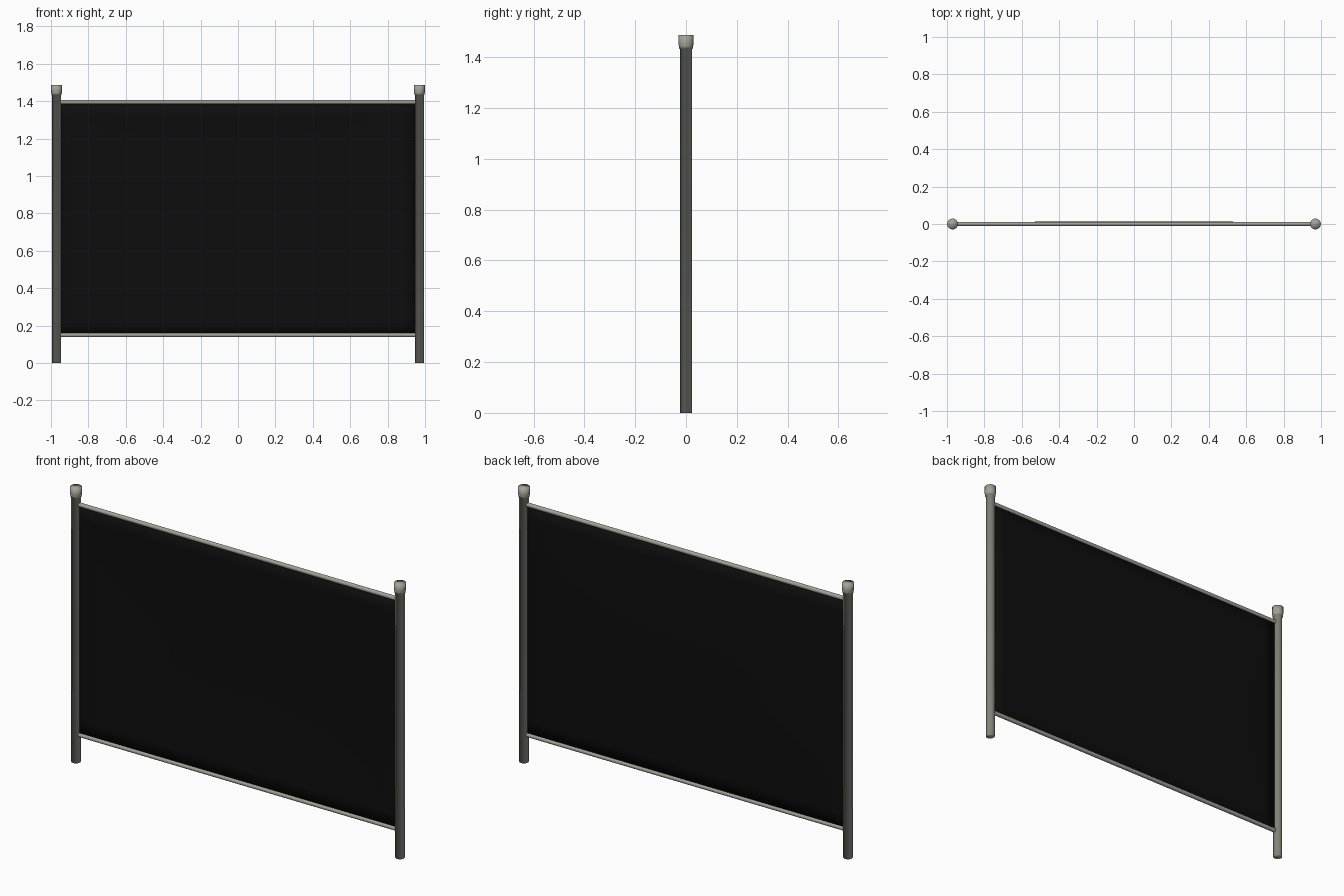
import bpy, bmesh, math

if "Cube" in bpy.data.objects:
    bpy.data.objects.remove(bpy.data.objects["Cube"])

def material(name, rgb):
    m = bpy.data.materials.new(name)
    m.diffuse_color = (*rgb, 1)
    m.use_nodes = True
    m.node_tree.nodes["Principled BSDF"].inputs["Base Color"].default_value = m.diffuse_color
    return m

steel = material("galvanized_steel", (0.36, 0.36, 0.31))
black = material("black_screen", (0.004, 0.004, 0.004))

def add_object(name, bm, mat, angle, loc=(0, 0, 0), rot=(0, 0, 0)):
    me = bpy.data.meshes.new(name)
    bm.to_mesh(me)
    bm.free()
    me.materials.append(mat)
    ob = bpy.data.objects.new(name, me)
    ob.location, ob.rotation_euler = loc, rot
    bpy.context.collection.objects.link(ob)
    bpy.ops.object.select_all(action='DESELECT')
    ob.select_set(True)
    bpy.context.view_layer.objects.active = ob
    bpy.ops.object.shade_smooth_by_angle(angle=math.radians(angle))
    return ob

def lathe(name, profile, loc, rot=(0, 0, 0), sides=24, angle=35):
    """Closed solid of revolution around local z from (radius, z) pairs."""
    bm = bmesh.new()
    rings = [[bm.verts.new((r * math.cos(2 * math.pi * i / sides),
                            r * math.sin(2 * math.pi * i / sides), z))
              for i in range(sides)] for r, z in profile]
    for a, b in zip(rings, rings[1:]):
        for i in range(sides):
            j = (i + 1) % sides
            bm.faces.new((a[i], a[j], b[j], b[i]))
    bm.faces.new(rings[0][::-1])
    bm.faces.new(rings[-1])
    return add_object(name, bm, steel, angle, loc, rot)

# Posts with caps, softly shaded throughout
for side, x in (("left", -0.97), ("right", 0.97)):
    lathe(side + "_post", [(0.0235, 0), (0.0235, 1.433), (0.0265, 1.433),
                           (0.0285, 1.445), (0.029, 1.455), (0.029, 1.488)],
          (x, 0, 0), angle=180)

# Horizontal rails
for name, z in (("top_rail", 1.395), ("bottom_rail", 0.15)):
    lathe(name, [(0.0115, -0.965), (0.0115, 0.965)], (0, 0, z),
          (0, math.pi / 2, 0), 16)

# Fine black screen stretched between the posts, bellied slightly to the back
bm = bmesh.new()
bmesh.ops.create_grid(bm, x_segments=24, y_segments=16, size=1)
for v in bm.verts:
    u, w = v.co.x, v.co.y
    v.co = (u * 0.955, 0.010 * (1 - u ** 4) * (1 - w ** 4), 0.7725 + w * 0.6225)
panel = add_object("screen_panel", bm, black, 35)
mod = panel.modifiers.new("thickness", 'SOLIDIFY')
mod.thickness = 0.006
mod.offset = 0
